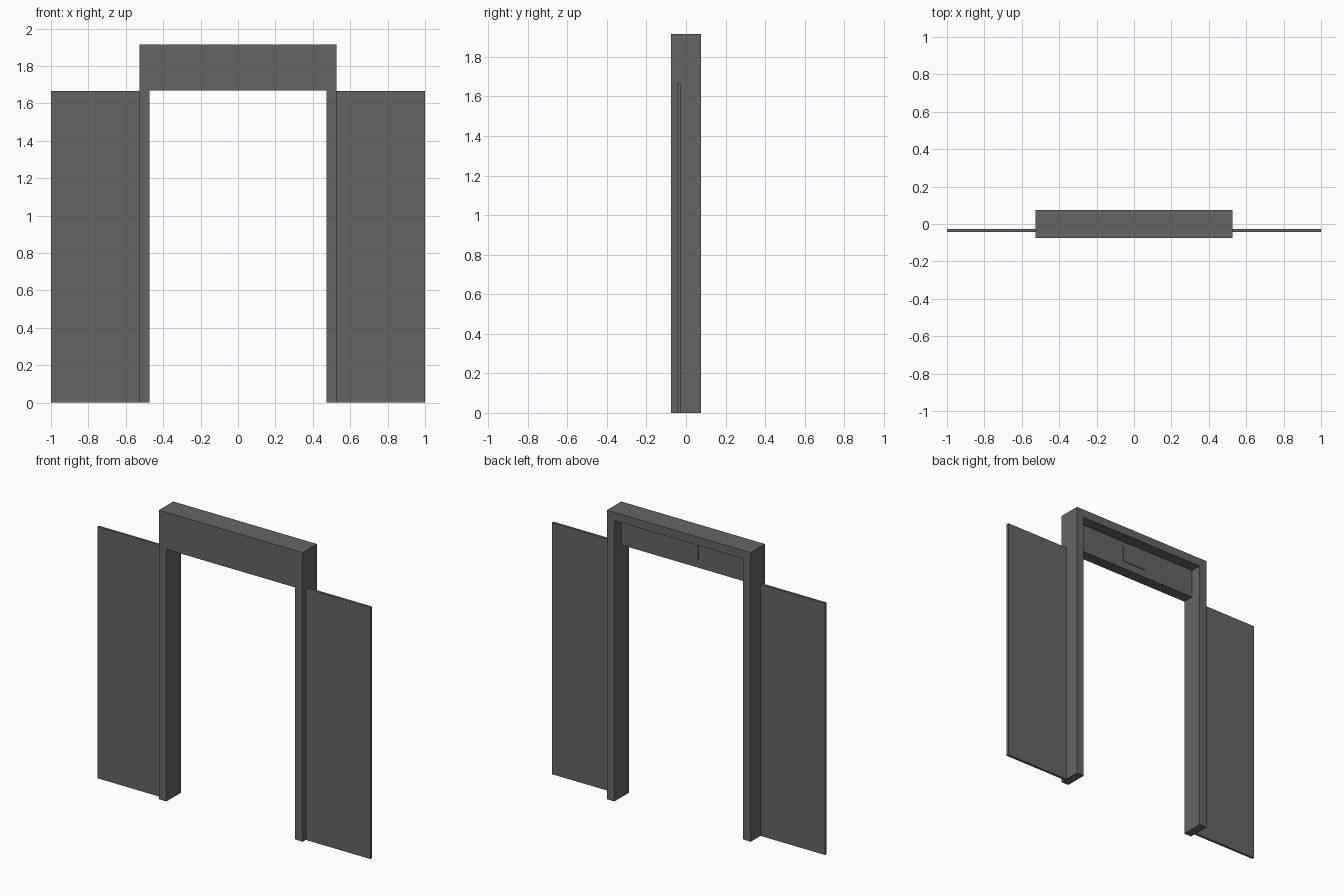
import bpy, bmesh

if "Cube" in bpy.data.objects:
    bpy.data.objects.remove(bpy.data.objects["Cube"])

metal = bpy.data.materials.new("dark_grey_metal")
metal.diffuse_color = (0.13, 0.13, 0.13, 1)
metal.use_nodes = True
metal.node_tree.nodes["Principled BSDF"].inputs["Base Color"].default_value = metal.diffuse_color

OUT, INN = 0.527, 0.472      # frame half widths
TOP, HEAD, BEAM = 1.915, 1.67, 1.86
DEPTH = 0.075


def finish(name, bm):
    bmesh.ops.recalc_face_normals(bm, faces=bm.faces)
    me = bpy.data.meshes.new(name)
    bm.to_mesh(me)
    bm.free()
    me.materials.append(metal)
    ob = bpy.data.objects.new(name, me)
    bpy.context.collection.objects.link(ob)
    return ob


def box(name, x, y, z):
    bm = bmesh.new()
    bmesh.ops.create_cube(bm, size=1)
    for v in bm.verts:
        v.co = [a[0] if c < 0 else a[1] for c, a in zip(v.co, (x, y, z))]
    return finish(name, bm)


# Door surround: arch profile extruded through the wall depth
def extrude_profile(name, pts, y0, y1):
    bm = bmesh.new()
    face = bm.faces.new([bm.verts.new((x, y0, z)) for x, z in pts])
    ext = bmesh.ops.extrude_face_region(bm, geom=[face])
    for v in ext["geom"]:
        if isinstance(v, bmesh.types.BMVert):
            v.co.y = y1
    if face.is_valid and not any(len(e.link_faces) > 1 for e in face.edges):
        bm.faces.new([v for v in reversed(face.verts)])
    return finish(name, bm)


# Front half includes the deep header, back half only the thin top beam
half = lambda h: [(-OUT, 0), (-INN, 0), (-INN, h), (INN, h),
                  (INN, 0), (OUT, 0), (OUT, TOP), (-OUT, TOP)]
extrude_profile("frame_front", half(HEAD), -DEPTH, 0)
extrude_profile("frame_back", half(BEAM), 0, DEPTH)

# Floor indicator plate in the header recess
box("indicator_plate", (-0.09, 0.09), (0, 0.005), (1.72, 1.825))

# Sliding doors in the open position
for side, x in (("left", (-1, -OUT)), ("right", (OUT, 1))):
    box(side + "_door", x, (-0.043, -0.027), (0, 1.667))
